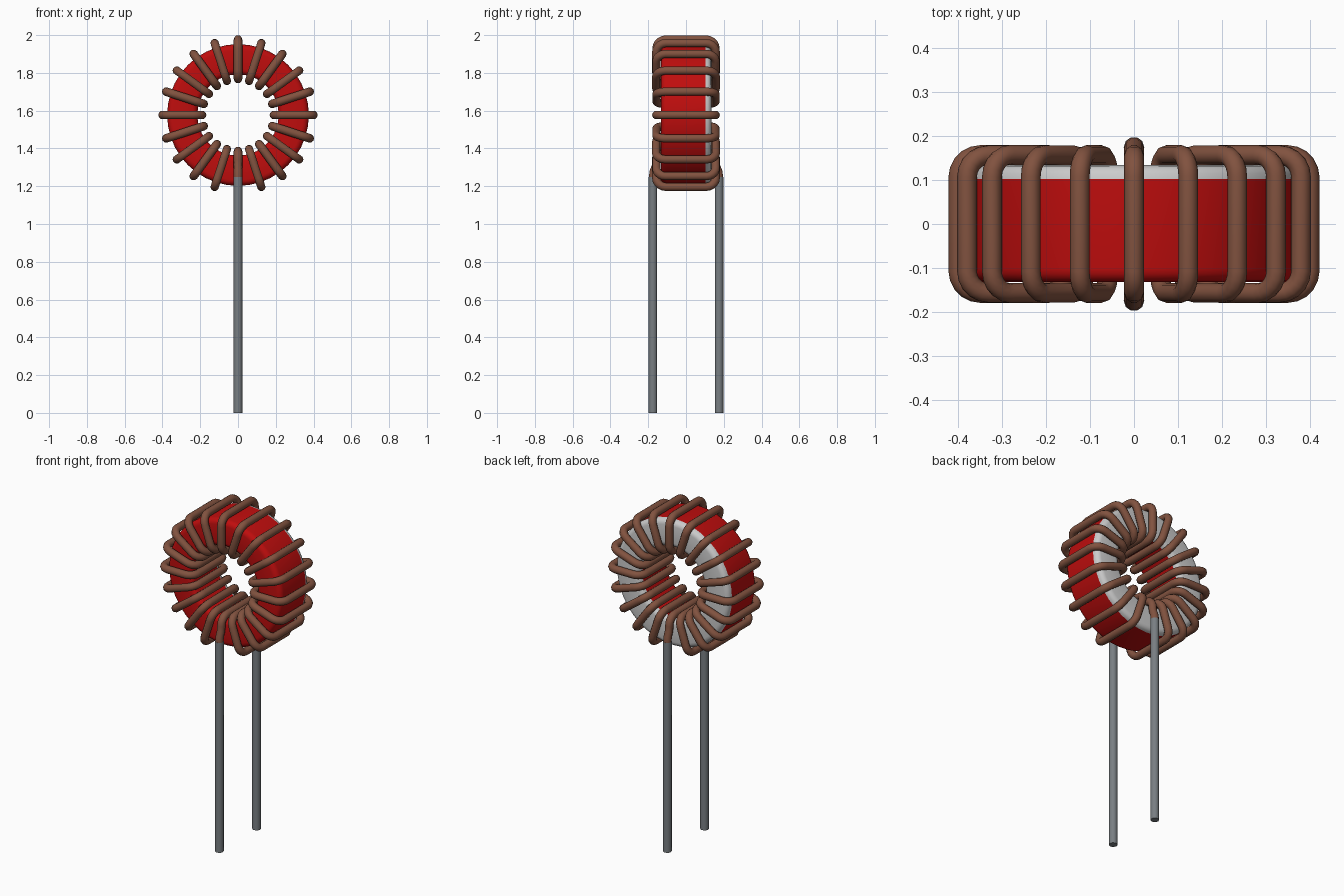
import bpy, bmesh
from math import sin, cos, pi, radians
from mathutils import Vector

if "Cube" in bpy.data.objects:
    bpy.data.objects.remove(bpy.data.objects["Cube"])

CZ = 1.577          # height of the ring centre
WIRE = 0.0225       # wire radius
R_IN, R_OUT, Y_W = 0.19, 0.40, 0.157


def material(name, rgb):
    m = bpy.data.materials.new(name)
    m.diffuse_color = (*rgb, 1)
    m.use_nodes = True
    m.node_tree.nodes["Principled BSDF"].inputs["Base Color"].default_value = m.diffuse_color
    return m


red = material("red_paint", (0.52, 0.004, 0.004))
white = material("white_paint", (0.62, 0.62, 0.62))
copper = material("copper", (0.22, 0.085, 0.05))
tin = material("tinned_lead", (0.19, 0.21, 0.225))


def finish(ob, mat, angle=40):
    ob.data.materials.append(mat)
    bpy.ops.object.select_all(action='DESELECT')
    ob.select_set(True)
    bpy.context.view_layer.objects.active = ob
    if ob.type == 'CURVE':
        bpy.ops.object.convert(target='MESH')
    bpy.ops.object.shade_smooth_by_angle(angle=radians(angle))


def lathe(name, profile, mat, n=40):
    """Revolve a closed (radius, y) profile around the ring axis."""
    bm = bmesh.new()
    rings = [[bm.verts.new((r * sin(2 * pi * i / n), y, CZ + r * cos(2 * pi * i / n)))
              for r, y in profile] for i in range(n)]
    k = len(profile)
    for i in range(n):
        a, b = rings[i], rings[(i + 1) % n]
        for j in range(k):
            bm.faces.new((a[j], a[(j + 1) % k], b[(j + 1) % k], b[j]))
    bmesh.ops.recalc_face_normals(bm, faces=bm.faces)
    me = bpy.data.meshes.new(name)
    bm.to_mesh(me)
    bm.free()
    ob = bpy.data.objects.new(name, me)
    bpy.context.collection.objects.link(ob)
    finish(ob, mat)


def arc(r, y, rad, start, steps=5):
    """Quarter arc of (radius, y) points."""
    return [(r + rad * cos(radians(start + 90 * i / steps)),
             y + rad * sin(radians(start + 90 * i / steps))) for i in range(steps + 1)]


def tubes(name, paths, radius, mat):
    """Sweep a round wire along each (points, closed) path."""
    cu = bpy.data.curves.new(name, 'CURVE')
    cu.dimensions = '3D'
    cu.bevel_depth = radius
    cu.bevel_resolution = 3
    cu.use_fill_caps = True
    for pts, closed in paths:
        s = cu.splines.new('POLY')
        s.points.add(len(pts) - 1)
        for p, co in zip(s.points, pts):
            p.co = (*co, 1)
        s.use_cyclic_u = closed
    ob = bpy.data.objects.new(name, cu)
    bpy.context.collection.objects.link(ob)
    finish(ob, mat, 60)


# Ring core: red body with rounded front edges, white back face
B = 0.03
lathe("core_body", arc(0.215 + B, -0.132 + B, B, 180, 4)
      + arc(0.375 - B, -0.132 + B, B, 270, 4) + [(0.375, 0.102), (0.215, 0.102)], red)
lathe("core_back_face", [(0.215, 0.102), (0.375, 0.102)]
      + arc(0.375 - B, 0.134 - B, B, 0, 4)[1:] + arc(0.215 + B, 0.134 - B, B, 90, 4)[:-1], white)

# Nineteen closed turns, leaving the bottom position for the wire ends
C = 0.05
section = (arc(R_OUT - C, Y_W - C, C, 0) + arc(R_IN + C, Y_W - C, C, 90)
           + arc(R_IN + C, -Y_W + C, C, 180) + arc(R_OUT - C, -Y_W + C, C, 270))
paths = []
for i in range(20):
    a = radians(18 * i)
    if i != 15:
        paths.append(([Vector((r * cos(a), y, CZ + r * sin(a))) for r, y in section], True))

# Bottom half turn, running down to both leads
half = ([(0.33, 0.175), (0.30, 0.172), (0.27, 0.16)] + arc(R_IN + C, Y_W - C, C, 90)
        + arc(R_IN + C, -Y_W + C, C, 180) + [(0.27, -0.16), (0.30, -0.172), (0.33, -0.175)])
paths.append(([Vector((0, y, CZ - r)) for r, y in half], False))
tubes("wire_winding", paths, WIRE, copper)

# Straight leads
for side, y in (("front", -0.175), ("back", 0.175)):
    tubes(side + "_lead", [([Vector((0, y, 0)), Vector((0, y, 1.25))], False)], 0.0235, tin)
